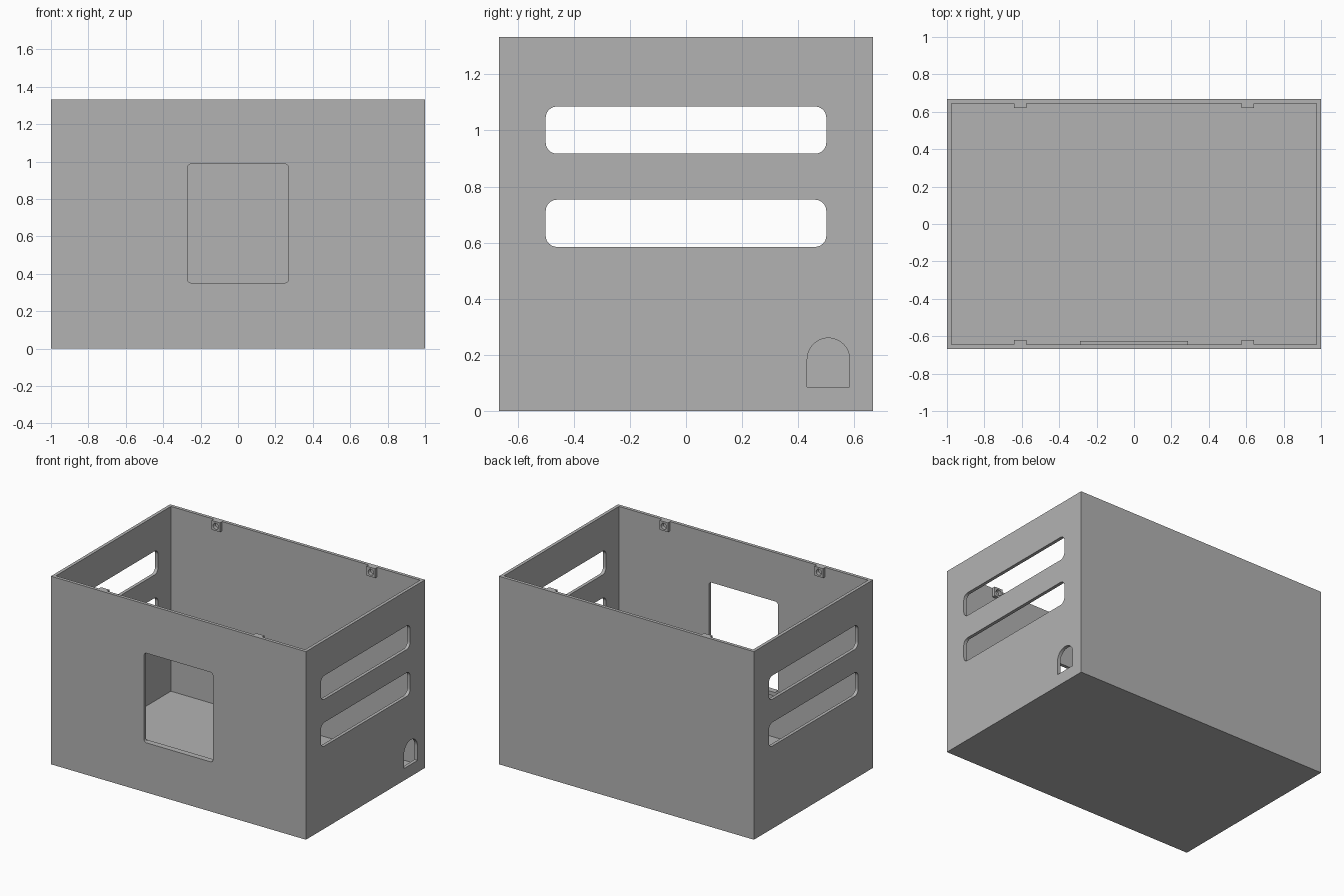
import bpy
import bmesh
from math import sin, cos, pi
from mathutils import Vector

if "Cube" in bpy.data.objects:
    bpy.data.objects.remove(bpy.data.objects["Cube"], do_unlink=True)

X, Y, H = 1.0, 0.667, 1.333   # half length, half width, height
WALL = 0.023

grey = bpy.data.materials.new("plain grey")
grey.use_nodes = True
GREY = (0.45, 0.45, 0.45, 1)
grey.diffuse_color = GREY
grey.node_tree.nodes["Principled BSDF"].inputs["Base Color"].default_value = GREY


def rounded(u0, u1, v0, v1, low=0, high=0, steps=8):
    """Rectangle outline with separate lower and upper corner radii."""
    corners = [(u0, v0, 1, 1, low, pi), (u1, v0, -1, 1, low, 1.5 * pi),
               (u1, v1, -1, -1, high, 0), (u0, v1, 1, -1, high, 0.5 * pi)]
    points = []
    for u, v, du, dv, r, start in corners:
        for i in range(steps + 1 if r else 1):
            a = start + 0.5 * pi * i / steps
            p = (u + du * r + r * cos(a), v + dv * r + r * sin(a)) if r else (u, v)
            if not points or (Vector(p) - Vector(points[-1])).length > 1e-5:
                points.append(p)
    return points


def prism(name, outline, axis, start, end):
    """Extrude an outline along x, y or z."""
    place = {"x": lambda u, v: (start, u, v),
             "y": lambda u, v: (u, start, v),
             "z": lambda u, v: (u, v, start)}[axis]
    move = Vector([(end - start) * (axis == k) for k in "xyz"])
    bm = bmesh.new()
    face = bm.faces.new([bm.verts.new(place(u, v)) for u, v in outline])
    new = bmesh.ops.extrude_face_region(bm, geom=[face])["geom"]
    bmesh.ops.translate(bm, vec=move, verts=[g for g in new if isinstance(g, bmesh.types.BMVert)])
    bmesh.ops.recalc_face_normals(bm, faces=bm.faces)
    mesh = bpy.data.meshes.new(name)
    bm.to_mesh(mesh)
    bm.free()
    mesh.materials.append(grey)
    obj = bpy.data.objects.new(name, mesh)
    bpy.context.collection.objects.link(obj)
    return obj


def combine(body, tool, operation):
    """Join or cut with a tool, then discard the tool."""
    tool.hide_render = True
    mod = body.modifiers.new(operation, "BOOLEAN")
    mod.operation, mod.solver, mod.object = operation, "EXACT", tool
    bpy.context.view_layer.objects.active = body
    bpy.ops.object.modifier_apply(modifier=mod.name)
    bpy.data.objects.remove(tool, do_unlink=True)


# Open-topped case
case = prism("case", rounded(-X, X, -Y, Y), "z", 0, H)
inside = rounded(WALL - X, X - WALL, WALL - Y, Y - WALL)
combine(case, prism("cavity", inside, "z", WALL, H + 0.1), "DIFFERENCE")

# Sill under the window, on the inner side of the front wall
combine(case, prism("sill", rounded(-0.29, 0.29, 0.325, 0.352), "y", -Y + 0.01, -0.625), "UNION")

# Screw lugs flush with the rim, each with a blind hole
for sx in (-1, 1):
    for sy in (-1, 1):
        x = 0.608 * sx
        lug = rounded(x - 0.033, x + 0.033, H - 0.066, H)
        combine(case, prism("lug", lug, "y", sy * (Y - 0.01), sy * 0.62), "UNION")
        hole = rounded(x - 0.021, x + 0.021, H - 0.054, H - 0.012, 0.021, 0.021)
        combine(case, prism("lug_hole", hole, "y", sy * (Y - WALL), sy * 0.6), "DIFFERENCE")

# Front window
window = rounded(-0.27, 0.27, 0.352, 0.987, 0.02, 0.02)
combine(case, prism("window", window, "y", -Y - 0.1, -0.5), "DIFFERENCE")

# Vent slots through both ends
for low in (0.585, 0.917):
    slot = rounded(-0.5, 0.5, low, low + 0.168, 0.04, 0.04)
    combine(case, prism("vent_slot", slot, "x", -X - 0.1, X + 0.1), "DIFFERENCE")

# Arched cable opening on the +x end
arch = rounded(0.432, 0.583, 0.085, 0.26, 0, 0.0755, 12)
combine(case, prism("cable_arch", arch, "x", X - 0.1, X + 0.1), "DIFFERENCE")

bpy.ops.object.select_all(action="DESELECT")
case.select_set(True)
bpy.context.view_layer.objects.active = case
bpy.ops.object.shade_smooth_by_angle(angle=pi / 6)
